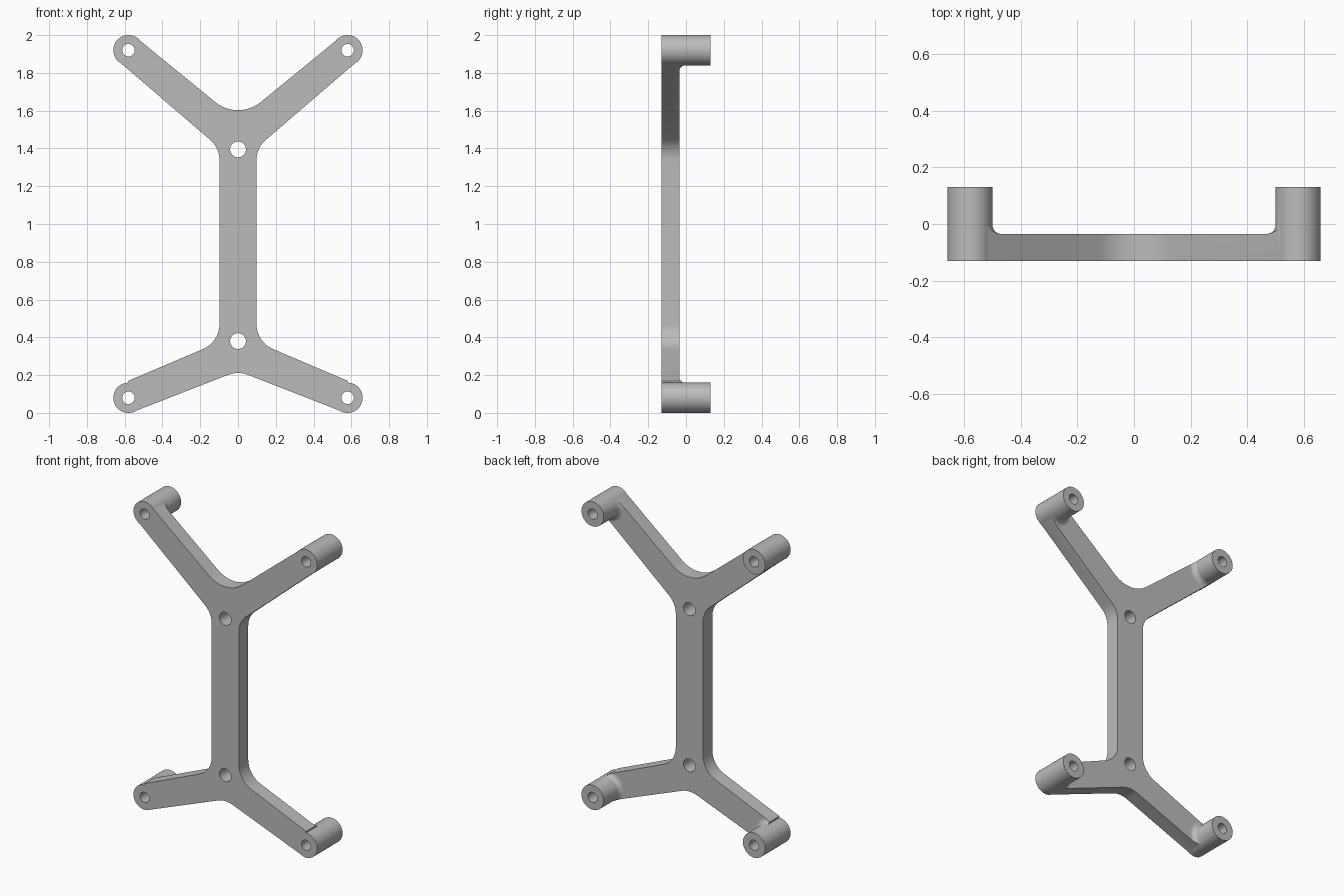
import bpy, bmesh, math
from mathutils import Vector, Matrix

FRONT, PLATE_BACK, BACK = -0.13, -0.035, 0.13
POST_R, FILLET = 0.08, 0.032
POSTS = [(x, z) for x in (-0.58, 0.58) for z in (0.08, 1.92)]
CENTRE_HOLES = [(0, 0.38), (0, 1.395)]

if "Cube" in bpy.data.objects:
    bpy.data.objects.remove(bpy.data.objects["Cube"])


def finish(bm, name):
    bmesh.ops.recalc_face_normals(bm, faces=bm.faces)
    mesh = bpy.data.meshes.new(name)
    bm.to_mesh(mesh)
    bm.free()
    obj = bpy.data.objects.new(name, mesh)
    bpy.context.collection.objects.link(obj)
    return obj


def lathe(name, profile, x, z, steps=64):
    """Revolve (radius, y) points about an axis along y."""
    bm = bmesh.new()
    verts = [bm.verts.new((r, y, 0)) for r, y in profile]
    edges = [bm.edges.new(pair) for pair in zip(verts, verts[1:])]
    bmesh.ops.spin(bm, geom=verts + edges, cent=(0, 0, 0), axis=(0, 1, 0),
                   angle=math.tau, steps=steps, use_duplicate=False)
    bmesh.ops.remove_doubles(bm, verts=bm.verts, dist=1e-5)
    bmesh.ops.translate(bm, verts=bm.verts, vec=(x, 0, z))
    return finish(bm, name)


def cylinder(name, x, z, r, y0, y1, steps=64):
    return lathe(name, [(0, y0), (r, y0), (r, y1), (0, y1)], x, z, steps)


def rounded(corners, steps=12):
    """Replace each (x, z, radius) corner by an arc."""
    out = []
    for i, (x, z, r) in enumerate(corners):
        p = Vector((x, z))
        if r == 0:
            out.append(p)
            continue
        a = (Vector(corners[i - 1][:2]) - p).normalized()
        b = (Vector(corners[(i + 1) % len(corners)][:2]) - p).normalized()
        half = a.angle(b) / 2
        c = p + (a + b).normalized() * (r / math.sin(half))
        start = p + a * (r / math.tan(half)) - c
        sweep = math.pi - 2 * half
        if start.x * (p - c).y - start.y * (p - c).x < 0:
            sweep = -sweep
        for k in range(steps + 1):
            out.append(c + Matrix.Rotation(sweep * k / steps, 2) @ start)
    return out


def combine(target, other, operation):
    mod = target.modifiers.new(operation, 'BOOLEAN')
    mod.operation, mod.solver, mod.object = operation, 'EXACT', other
    bpy.context.view_layer.objects.active = target
    bpy.ops.object.modifier_apply(modifier=mod.name)
    bpy.data.objects.remove(other)


# Outline of stem and arms: right half, then mirrored
half = [(0, 0.222, 0.15), (0.551, 0.007, 0), (0.58, 0.08, 0), (0.58, 0.17, 0),
        (0.098, 0.375, 0.145), (0.098, 1.403, 0.14), (0.631, 1.861, 0),
        (0.58, 1.92, 0), (0.531, 1.981, 0), (0, 1.547, 0.19)]
corners = half + [(-x, z, r) for x, z, r in reversed(half[1:-1])]
bm = bmesh.new()
face = bm.faces.new([bm.verts.new((p.x, -0.3, p.y)) for p in rounded(corners)])
new = bmesh.ops.extrude_face_region(bm, geom=[face])["geom"]
bmesh.ops.translate(bm, vec=(0, 0.6, 0),
                    verts=[v for v in new if isinstance(v, bmesh.types.BMVert)])
outline = finish(bm, "outline_cutter")

# Flat slab with a curved flare at the foot of each post
bm = bmesh.new()
bmesh.ops.create_cube(bm, size=1)
bmesh.ops.scale(bm, vec=(2, PLATE_BACK - FRONT, 3), verts=bm.verts)
bmesh.ops.translate(bm, vec=(0, (PLATE_BACK + FRONT) / 2, 1), verts=bm.verts)
bracket = finish(bm, "bracket")

arc = []
for k in range(9):
    t = math.pi / 2 * k / 8
    arc.append((POST_R - 0.001 + FILLET * (1 - math.sin(t)),
                PLATE_BACK + FILLET * (1 - math.cos(t))))
foot = PLATE_BACK - 0.03
flare = [(0, foot), (arc[0][0], foot)] + arc + [(0, arc[-1][1])]
for x, z in POSTS:
    combine(bracket, lathe("post_flare", flare, x, z), 'UNION')
combine(bracket, outline, 'INTERSECT')

# Corner posts, then the drilled holes
for x, z in POSTS:
    combine(bracket, cylinder("post", x, z, POST_R, FRONT, BACK), 'UNION')
for holes, r in ((POSTS, 0.033), (CENTRE_HOLES, 0.042)):
    for x, z in holes:
        combine(bracket, cylinder("hole", x, z, r, -0.4, 0.4, 40), 'DIFFERENCE')

# Grey material and smooth curved walls
grey = bpy.data.materials.new("grey")
grey.use_nodes = True
colour = (0.5, 0.5, 0.5, 1)
grey.diffuse_color = colour
grey.node_tree.nodes["Principled BSDF"].inputs["Base Color"].default_value = colour
bracket.data.materials.clear()
bracket.data.materials.append(grey)
for poly in bracket.data.polygons:
    poly.material_index = 0
bpy.ops.object.select_all(action='DESELECT')
bracket.select_set(True)
bpy.context.view_layer.objects.active = bracket
bpy.ops.object.shade_smooth_by_angle(angle=math.radians(30))
